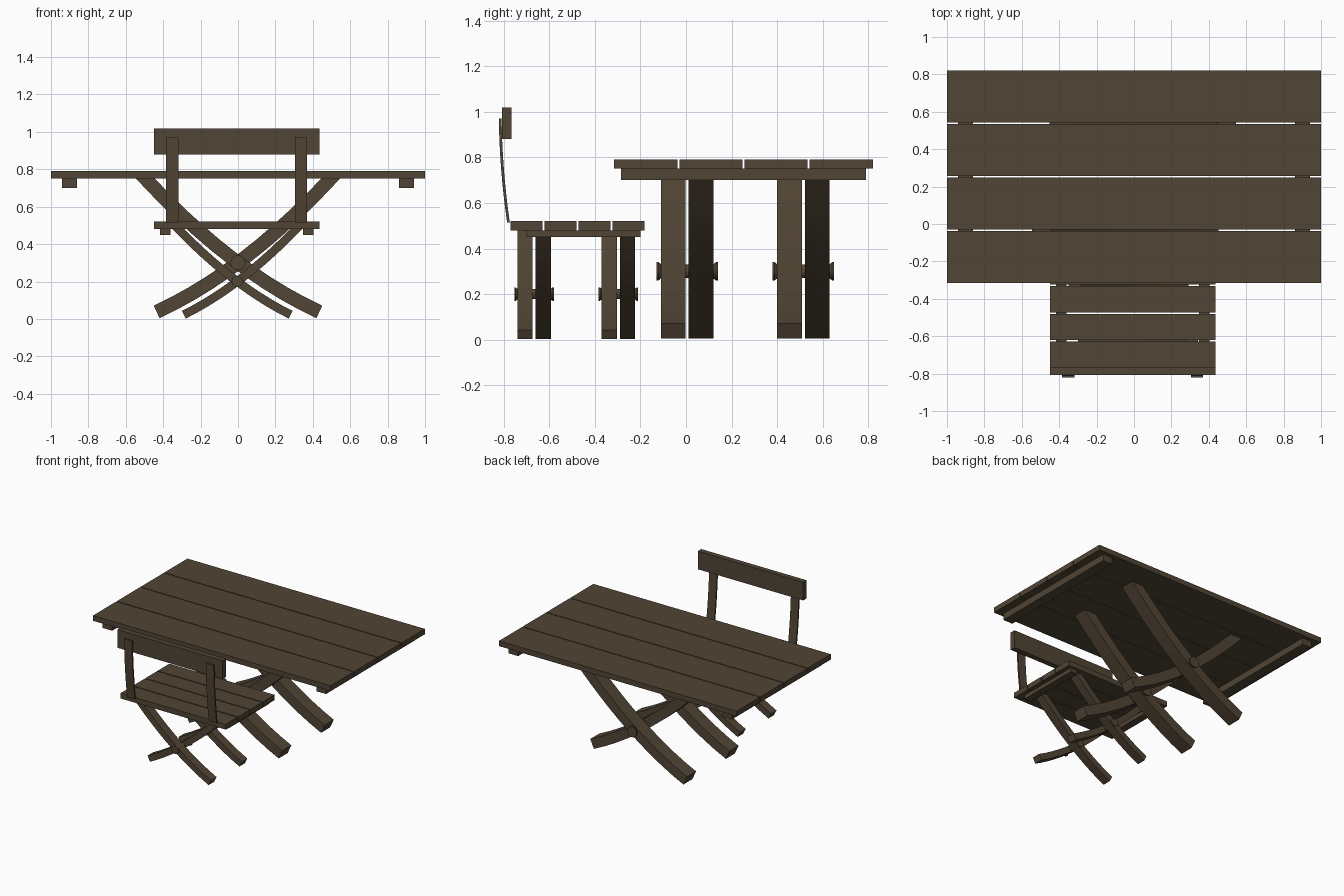
import bpy, bmesh, math
from mathutils import Vector

if "Cube" in bpy.data.objects:
    bpy.data.objects.remove(bpy.data.objects["Cube"])

wood = bpy.data.materials.new("dark brown wood")
wood.diffuse_color = (0.082, 0.059, 0.035, 1)
wood.use_nodes = True
wood.node_tree.nodes["Principled BSDF"].inputs["Base Color"].default_value = wood.diffuse_color


def finish(name, bm):
    bmesh.ops.recalc_face_normals(bm, faces=bm.faces[:])
    me = bpy.data.meshes.new(name)
    bm.to_mesh(me)
    bm.free()
    me.materials.append(wood)
    ob = bpy.data.objects.new(name, me)
    bpy.context.collection.objects.link(ob)
    return ob


def box(name, x0, x1, y0, y1, z0, z1):
    bm = bmesh.new()
    bmesh.ops.create_cube(bm, size=1)
    for v in bm.verts:
        v.co = ((x0 + x1) / 2 + v.co.x * (x1 - x0),
                (y0 + y1) / 2 + v.co.y * (y1 - y0),
                (z0 + z1) / 2 + v.co.z * (z1 - z0))
    return finish(name, bm)


def strip(name, pairs, axis, lo, hi):
    """Extrude a curved strip (pairs of edge points) from lo to hi along x or y."""
    bm = bmesh.new()

    def co(p, d):
        return (d, p[0], p[1]) if axis == "x" else (p[0], d, p[1])
    rings = [[bm.verts.new(co(p, d)) for p, d in ((a, lo), (b, lo), (b, hi), (a, hi))]
             for a, b in pairs]
    for r, s in zip(rings, rings[1:]):
        for i in range(4):
            j = (i + 1) % 4
            bm.faces.new((r[i], r[j], s[j], s[i]))
    bm.faces.new(rings[0])
    bm.faces.new(rings[-1])
    return finish(name, bm)


def leg(name, cx, zc, b, c, x_top, x_foot, thick, z_top, side, y0, y1):
    """Sagging leg from top to foot; side -1 mirrors it."""
    pairs = []
    n = 10
    for i in range(n + 1):
        x = x_top + (x_foot - x_top) * i / n
        t = Vector((1, b + 2 * c * x)).normalized()
        nrm = Vector((-t.y, t.x)) * thick / 2
        p = Vector((x, zc + b * x + c * x * x))
        pair = [p + nrm, p - nrm]
        if i == 0:  # level cut under the top
            pair = [q + t * ((z_top - q.y) / t.y) for q in pair]
        pairs.append([(cx + side * q.x, max(q.y, 0)) for q in pair])
    strip(name, pairs, "y", y0, y1)


def bolt(name, x, z, y0, y1, r, head):
    """Round pin with flared heads at both ends."""
    bm = bmesh.new()
    prof = [(y0, r), (y0 + head * .4, r), (y0 + head, r * .75),
            (y1 - head, r * .75), (y1 - head * .4, r), (y1, r)]
    n = 24
    rings = [[bm.verts.new((x + q * math.cos(k * math.tau / n), y, z + q * math.sin(k * math.tau / n)))
              for k in range(n)] for y, q in prof]
    for a, d in zip(rings, rings[1:]):
        for k in range(n):
            j = (k + 1) % n
            f = bm.faces.new((a[k], a[j], d[j], d[k]))
            f.smooth = True
    bm.faces.new(rings[0])
    bm.faces.new(rings[-1])
    ob = finish(name, bm)
    bpy.context.view_layer.objects.active = ob
    ob.select_set(True)
    bpy.ops.object.shade_smooth_by_angle(angle=math.radians(25))
    ob.select_set(False)


# Table top planks and battens
for i in range(4):
    y = -0.315 + i * 0.2855
    box("table_plank", -1, 1, y, y + 0.278, 0.75, 0.79)
for s in (-1, 1):
    box("table_batten", s * 0.9 - 0.04, s * 0.9 + 0.04, -0.285, 0.79, 0.70, 0.75)

# Table crossed legs and bolts
for y in (-0.11, 0.40):
    for side, dy in ((1, 0), (-1, 0.122)):
        leg("table_leg", 0, 0.30, -0.746, 0.329, -0.495, 0.435, 0.074, 0.75,
            side, y + dy, y + dy + 0.108)
    bolt("table_bolt", 0, 0.30, y - 0.02, y + 0.25, 0.04, 0.022)

# Chair seat planks and battens
CX = -0.007
for i in range(4):
    y = -0.77 + i * 0.149
    box("seat_plank", CX - 0.443, CX + 0.443, y, y + 0.141, 0.48, 0.52)
for s in (-1, 1):
    x = CX + s * 0.382
    box("seat_batten", x - 0.028, x + 0.028, -0.70, -0.20, 0.45, 0.48)

# Chair crossed legs and bolts
for y in (-0.74, -0.37):
    for side, dy in ((1, 0), (-1, 0.08)):
        leg("chair_leg", -0.004, 0.20, -0.749, 0.445, -0.315, 0.285, 0.046, 0.48,
            side, y + dy, y + dy + 0.067)
    bolt("chair_bolt", -0.004, 0.20, y - 0.013, y + 0.16, 0.03, 0.014)

# Chair back posts, bent backwards
for s in (-1, 1):
    x = CX + s * 0.344
    pairs = []
    for i in range(9):
        t = i / 8
        y = -0.779 - 0.066 * t + 0.03 * t * t
        z = 0.515 + 0.455 * t
        pairs.append(((y - 0.006, z), (y + 0.006, z)))
    strip("back_post", pairs, "x", x - 0.033, x + 0.033)

# Chair backrest
box("backrest", CX - 0.443, CX + 0.443, -0.807, -0.766, 0.88, 1.018)
